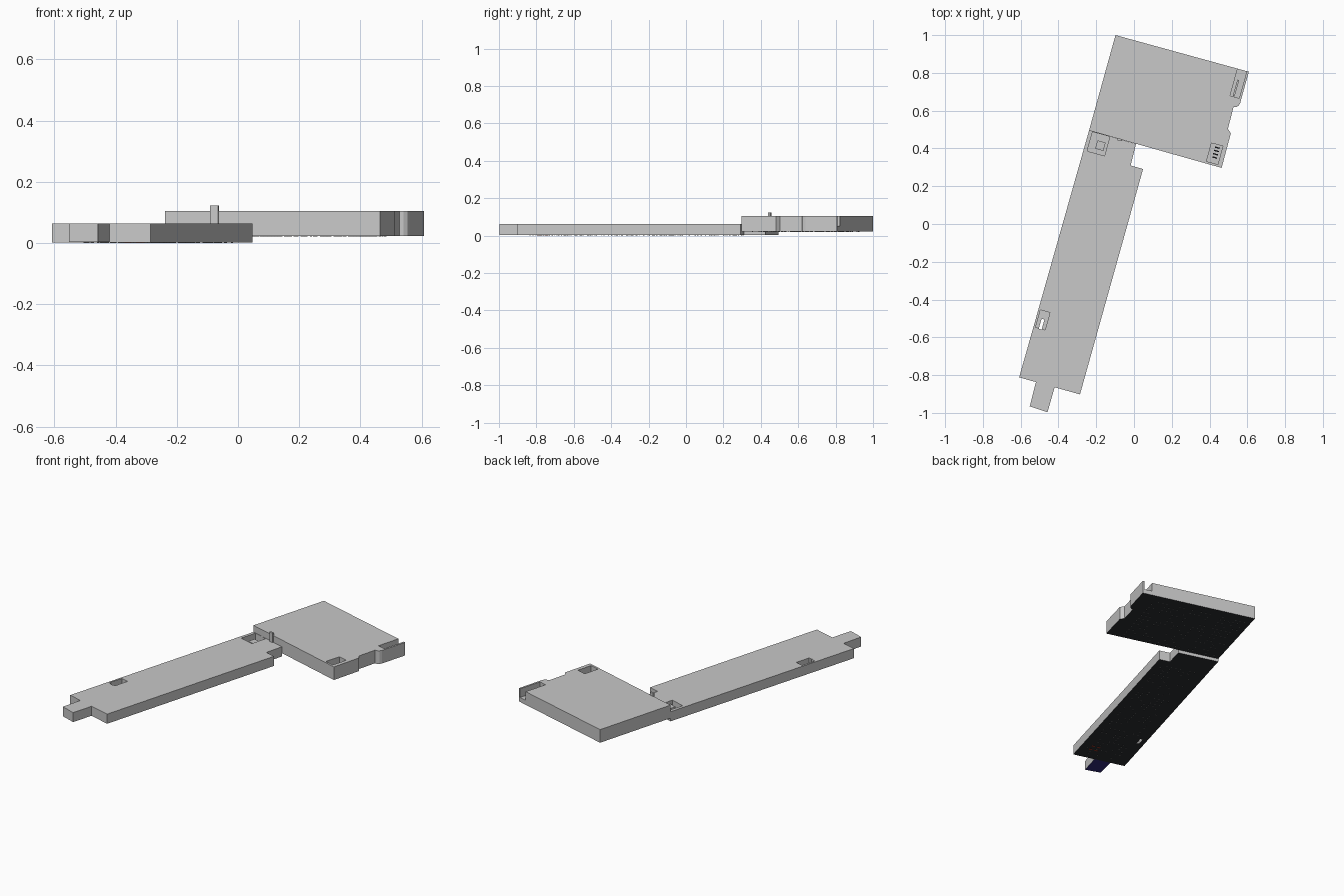
import bpy, bmesh, math, random
from mathutils import Vector

if "Cube" in bpy.data.objects:
    bpy.data.objects.remove(bpy.data.objects["Cube"])

random.seed(3)


def mat(name, rgb):
    m = bpy.data.materials.new(name)
    m.diffuse_color = (*rgb, 1)
    m.use_nodes = True
    m.node_tree.nodes["Principled BSDF"].inputs["Base Color"].default_value = m.diffuse_color
    return m


GREY = mat("light_grey", (0.58, 0.58, 0.58))
DARK = mat("dark_underside", (0.025, 0.026, 0.03))
BLUE = mat("dark_blue", (0.03, 0.02, 0.2))
RED = mat("red", (0.35, 0.04, 0.02))
PAD = mat("pad_grey", (0.2, 0.2, 0.2))

A = math.radians(15.6)
E1 = Vector((math.cos(A), -math.sin(A)))   # across the strip
E2 = Vector((math.sin(A), math.cos(A)))    # along the strip


def quad(cx, cy, w, l):
    c = Vector((cx, cy))
    return [c + E1 * (sx * w / 2) + E2 * (sy * l / 2)
            for sx, sy in ((-1, -1), (1, -1), (1, 1), (-1, 1))]


def add_prism(bm, pts, z0, z1, idx=0):
    bot = [bm.verts.new((p[0], p[1], z0)) for p in pts]
    top = [bm.verts.new((p[0], p[1], z1)) for p in pts]
    n = len(pts)
    fs = [bm.faces.new(bot[::-1]), bm.faces.new(top)]
    fs += [bm.faces.new((bot[i], bot[(i + 1) % n], top[(i + 1) % n], top[i])) for i in range(n)]
    for f in fs:
        f.material_index = idx


def finish(name, bm, mats):
    bmesh.ops.recalc_face_normals(bm, faces=bm.faces[:])
    me = bpy.data.meshes.new(name)
    bm.to_mesh(me)
    bm.free()
    for m in mats:
        me.materials.append(m)
    ob = bpy.data.objects.new(name, me)
    bpy.context.collection.objects.link(ob)
    return ob


def prism(name, pts, z0, z1, mats):
    bm = bmesh.new()
    add_prism(bm, pts, z0, z1)
    return finish(name, bm, mats)


def cut(ob, pts, z0, z1):
    c = prism("cutter", pts, z0, z1, [GREY])
    m = ob.modifiers.new("cut", "BOOLEAN")
    m.operation, m.solver, m.object = "DIFFERENCE", "EXACT", c
    bpy.context.view_layer.objects.active = ob
    bpy.ops.object.modifier_apply(modifier="cut")
    bpy.data.objects.remove(c)


def paint_bottom(ob, z):
    # second material on the faces lying at the bottom
    for p in ob.data.polygons:
        if p.normal.z < -0.5 and abs(p.center.z - z) < 0.001:
            p.material_index = 1


# long lower strip
strip = prism("lower_strip", [(-0.608, -0.812), (-0.286, -0.902), (0.048, 0.291),
              (-0.018, 0.31), (0.011, 0.424), (-0.238, 0.495)], 0.002, 0.063, [GREY, DARK])
cut(strip, quad(-0.188, 0.424, 0.095, 0.105), 0.02, 0.2)
cut(strip, quad(-0.483, -0.508, 0.052, 0.095), 0.025, 0.2)
cut(strip, quad(-0.489, -0.53, 0.016, 0.055), -0.1, 0.2)
paint_bottom(strip, 0.002)
prism("corner_boss", quad(-0.178, 0.415, 0.045, 0.045), 0.015, 0.05, [GREY])

# end tongue
tongue = prism("end_tongue", [(-0.519, -0.836), (-0.552, -0.965), (-0.458, -0.997), (-0.42, -0.864)],
               0.003, 0.063, [GREY, BLUE])
paint_bottom(tongue, 0.003)

# upper slab with a rounded notch on its right edge
slab = prism("upper_slab", [(-0.098, 1.0), (-0.238, 0.495), (0.464, 0.297), (0.513, 0.481),
             (0.497, 0.503), (0.527, 0.619), (0.541, 0.619), (0.554, 0.626), (0.562, 0.64),
             (0.608, 0.806)], 0.022, 0.105, [GREY, DARK])
cut(slab, quad(0.427, 0.372, 0.062, 0.1), 0.05, 0.2)
cut(slab, quad(0.553, 0.745, 0.05, 0.15), 0.05, 0.2)
paint_bottom(slab, 0.022)

# ribs inside the slab pockets
prism("pocket_rib", quad(0.54, 0.72, 0.01, 0.09), 0.045, 0.08, [GREY])
bm = bmesh.new()
for i in range(4):
    c = Vector((0.434, 0.378)) + E2 * (i - 1.5) * 0.018
    add_prism(bm, quad(c.x, c.y, 0.026, 0.007), 0.045, 0.07)
finish("contact_pins", bm, [DARK])

# small upright tab where the two parts meet
prism("joint_tab", quad(-0.077, 0.447, 0.027, 0.012), 0.05, 0.123, [GREY])

# tiny pads under both parts
bm = bmesh.new()
o = Vector((-0.238, 0.495))
for r in range(13):
    for k in range(22):
        if random.random() < 0.5:
            p = o + E1 * (0.04 + k * 0.028) + E2 * (0.03 + r * 0.036)
            add_prism(bm, quad(p.x, p.y, 0.007, 0.003), 0.0205, 0.023)
o = Vector((-0.608, -0.812))
for r in range(40):
    for k in range(8):
        if random.random() < 0.4:
            p = o + E1 * (0.08 + k * 0.03) + E2 * (0.05 + r * 0.029)
            add_prism(bm, quad(p.x, p.y, 0.006, 0.003), 0.0, 0.003)
finish("underside_pads", bm, [PAD])

# red marks near the front end of the strip
bm = bmesh.new()
for k in range(4):
    p = Vector((-0.36, -0.78)) + E1 * (k % 2) * 0.035 + E2 * (k // 2) * 0.04
    add_prism(bm, quad(p.x, p.y, 0.02, 0.008), 0.0, 0.003)
finish("red_marks", bm, [RED])
